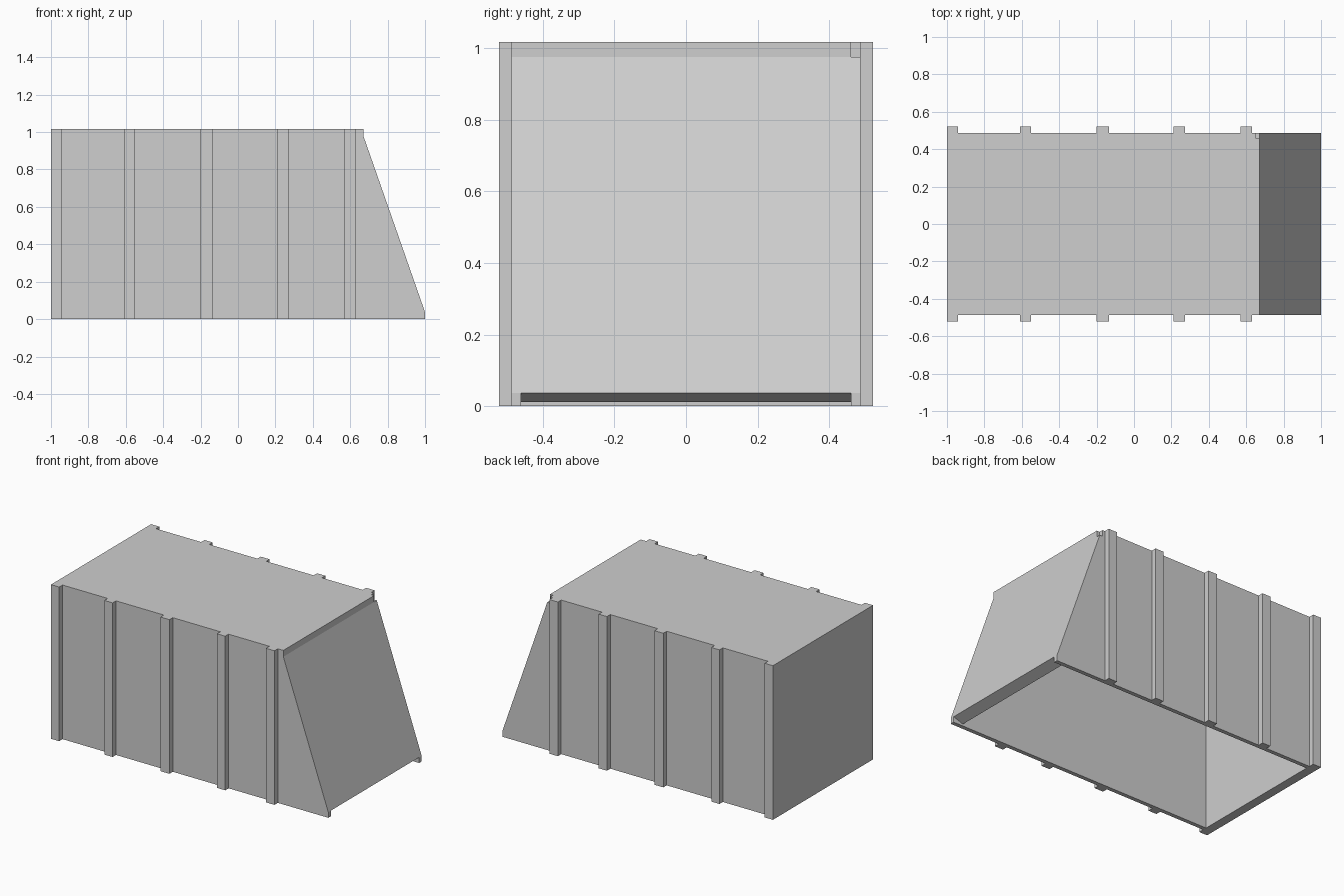
import bpy
import bmesh

cube = bpy.data.objects.get("Cube")
if cube:
    bpy.data.objects.remove(cube, do_unlink=True)

grey = bpy.data.materials.new("light_grey")
grey.use_nodes = True
colour = (0.62, 0.62, 0.62, 1)
grey.diffuse_color = colour
grey.node_tree.nodes["Principled BSDF"].inputs["Base Color"].default_value = colour


def extrude_profile(name, profile, y0, y1):
    """Extrude an (x, z) outline from y0 to y1."""
    bm = bmesh.new()
    face = bm.faces.new([bm.verts.new((x, y0, z)) for x, z in profile])
    result = bmesh.ops.extrude_face_region(bm, geom=[face])
    moved = [v for v in result["geom"] if isinstance(v, bmesh.types.BMVert)]
    bmesh.ops.translate(bm, verts=moved, vec=(0, y1 - y0, 0))
    bmesh.ops.recalc_face_normals(bm, faces=bm.faces)
    mesh = bpy.data.meshes.new(name)
    bm.to_mesh(mesh)
    bm.free()
    mesh.materials.append(grey)
    obj = bpy.data.objects.new(name, mesh)
    bpy.context.collection.objects.link(obj)
    return obj


def block(name, x0, x1, y0, y1, z0, z1):
    return extrude_profile(name, [(x0, z0), (x1, z0), (x1, z1), (x0, z1)], y0, y1)


TOP, EAVE, SILL = 1.017, 0.975, 0.037
TIP = 0.672
OUT, INNER, RIB = 0.487, 0.46, 0.522

# Side walls with a slanted end; the back one has a small notch at the eave
lower = [(-1, 0), (1, 0), (1, SILL), (TIP, EAVE)]
extrude_profile("front_wall", lower + [(TIP, TOP), (-1, TOP)], -OUT, -INNER)
extrude_profile("back_wall", lower + [(0.65, EAVE), (0.65, TOP), (-1, TOP)], INNER, OUT)

# End wall and the roof in two panels; the underside stays open
block("end_wall", -1, -0.94, -INNER, INNER, 0, TOP)
block("roof_main", -0.94, 0.245, -INNER, INNER, 0.96, TOP)
block("roof_end", 0.245, TIP, -INNER, INNER, 0.96, TOP)

# Slanted end panel, its lower edge cut square to the slope
extrude_profile("slanted_panel",
                [(1, SILL), (TIP, EAVE), (0.60, 0.96), (0.93, 0.012)],
                -INNER, INNER)

# Upright ribs on both long sides
for i, (x0, x1) in enumerate([(-1, -0.94), (-0.61, -0.55), (-0.2, -0.135),
                              (0.212, 0.272), (0.57, 0.632)]):
    block(f"front_rib_{i + 1}", x0, x1, -RIB, -OUT, 0, TOP)
    block(f"back_rib_{i + 1}", x0, x1, OUT, RIB, 0, TOP)
